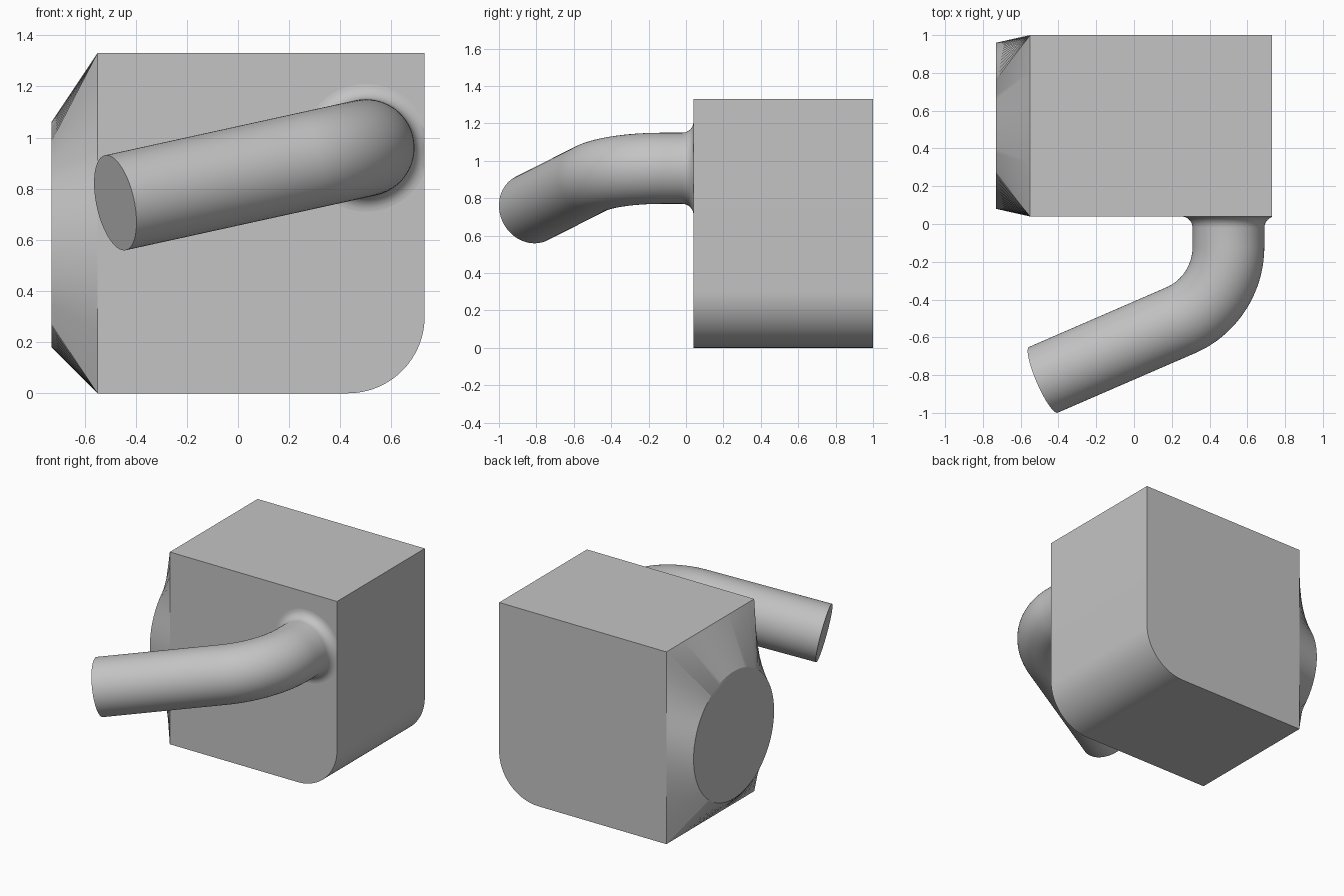
import bpy, bmesh
from math import sin, cos, pi, radians, atan2
from mathutils import Vector, Quaternion

cube = bpy.data.objects.get("Cube")
if cube:
    bpy.data.objects.remove(cube, do_unlink=True)

grey = bpy.data.materials.new("plain grey")
grey.use_nodes = True
grey.diffuse_color = (0.55, 0.55, 0.55, 1)
grey.node_tree.nodes["Principled BSDF"].inputs["Base Color"].default_value = grey.diffuse_color

X0, X1, Y0, Y1, TOP = -0.55, 0.73, 0.04, 1.0, 1.33


def loft(name, rings, cap_start=True, cap_end=True):
    """Skin a list of equal-length closed rings, smooth with sharp rims."""
    bm = bmesh.new()
    loops = [[bm.verts.new(p) for p in ring] for ring in rings]
    n = len(loops[0])
    for a, b in zip(loops, loops[1:]):
        for i in range(n):
            j = (i + 1) % n
            bm.faces.new((a[i], a[j], b[j], b[i]))
    if cap_start:
        bm.faces.new(loops[0][::-1])
    if cap_end:
        bm.faces.new(loops[-1])
    bmesh.ops.recalc_face_normals(bm, faces=bm.faces)
    mesh = bpy.data.meshes.new(name)
    bm.to_mesh(mesh)
    bm.free()
    obj = bpy.data.objects.new(name, mesh)
    bpy.context.collection.objects.link(obj)
    mesh.materials.append(grey)
    bpy.ops.object.select_all(action='DESELECT')
    obj.select_set(True)
    bpy.context.view_layer.objects.active = obj
    bpy.ops.object.shade_smooth_by_angle(angle=radians(30))
    return obj


# Block with one rounded lower edge
R = 0.3
outline = [(X1, TOP), (X0, TOP), (X0, 0)]
outline += [(X1 - R + R * sin(t), R - R * cos(t))
            for t in (pi / 2 * k / 24 for k in range(25))]
loft("block", [[(x, y, z) for x, z in outline] for y in (Y0, Y1)])

# Rectangle-to-circle transition on the side
cy, cz, rad = 0.52, 0.62, 0.44
corners = [atan2(z - cz, y - cy) for y in (Y0, Y1) for z in (0, TOP)]
angles = sorted(corners + [2 * pi * k / 96 - pi + 0.01 for k in range(96)])


def on_rectangle(t):
    dy, dz = cos(t), sin(t)
    reach = min(((Y1 if dy > 0 else Y0) - cy) / dy,
                ((TOP if dz > 0 else 0) - cz) / dz)
    return (X0, cy + dy * reach, cz + dz * reach)


loft("round_transition",
     [[on_rectangle(t) for t in angles],
      [(-0.73, cy + rad * cos(t), cz + rad * sin(t)) for t in angles]],
     cap_start=False)

# Bent pipe: flared root, straight, circular bend, straight
r, flare = 0.19, 0.06
start = Vector((0.5, Y0, 0.96))
bend = Vector((0.5, -0.40, 0.96))
end = Vector((-0.48, -0.825, 0.745))
d0 = Vector((0, -1, 0))
d1 = (end - bend).normalized()
tangent = 0.28
turn = d0.angle(d1)
axis = d0.cross(d1).normalized()
first = bend - d0 * tangent
centre = first + axis.cross(d0) * (tangent / (sin(turn / 2) / cos(turn / 2)))

stations = []                                   # (centre, turn angle, radius)
for k in range(9):
    t = pi / 2 * k / 8
    stations.append((start + d0 * flare * (1 - cos(t)), 0, r + flare * (1 - sin(t))))
for k in range(33):
    a = turn * k / 32
    stations.append((centre + Quaternion(axis, a) @ (first - centre), a, r))
stations.append((end, turn, r))

rings = []
for c, a, rr in stations:
    q = Quaternion(axis, a)
    ring = [c + q @ Vector((rr * cos(t), 0, rr * sin(t)))
            for t in (2 * pi * k / 64 for k in range(64))]
    rings.append([(min(p.x, X1), p.y, p.z) for p in ring])
loft("bent_pipe", rings, cap_start=False)
